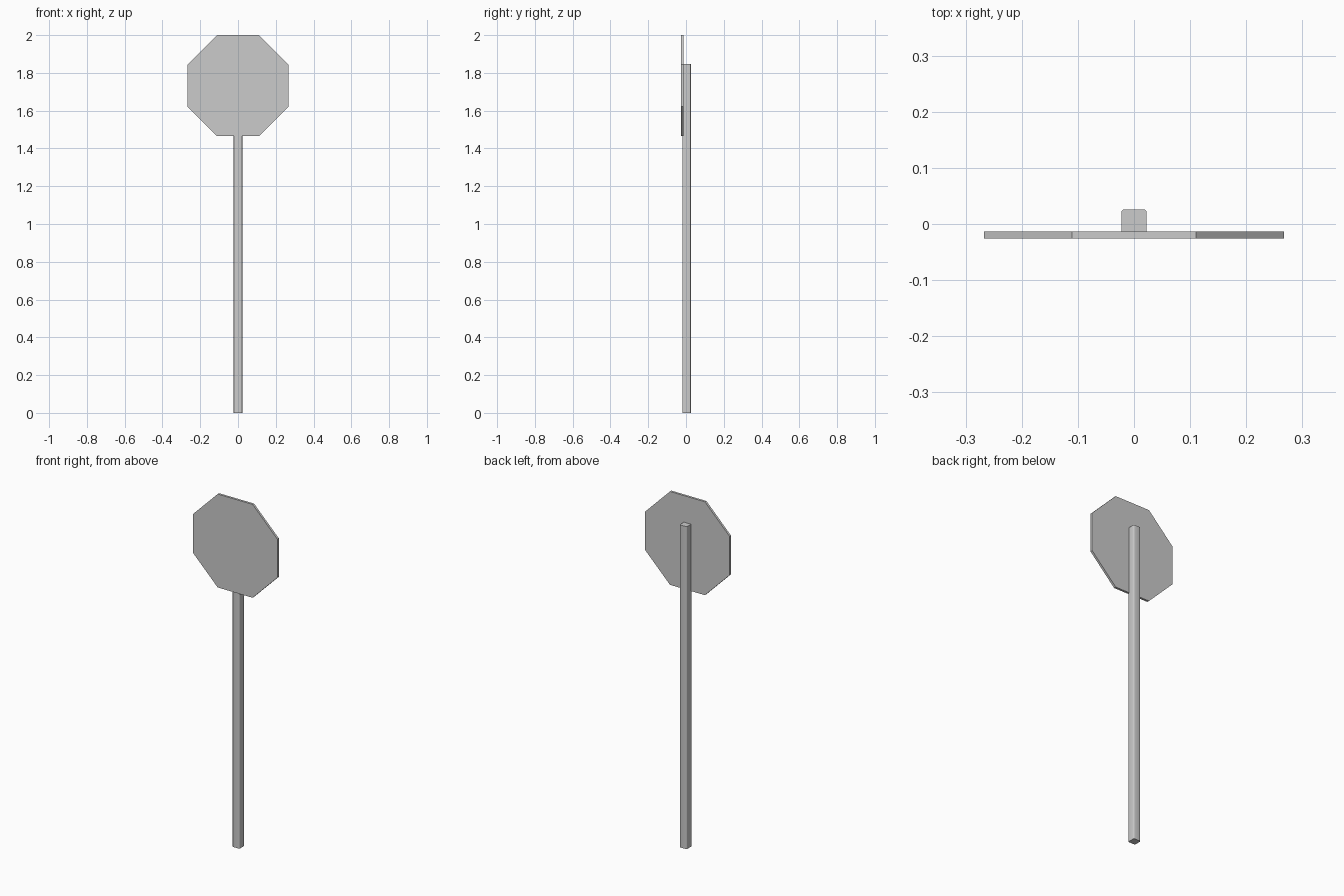
import bpy, bmesh, math

if "Cube" in bpy.data.objects:
    bpy.data.objects.remove(bpy.data.objects["Cube"])


def finish(name, bm):
    bmesh.ops.recalc_face_normals(bm, faces=bm.faces)
    mesh = bpy.data.meshes.new(name)
    bm.to_mesh(mesh)
    bm.free()
    obj = bpy.data.objects.new(name, mesh)
    bpy.context.collection.objects.link(obj)
    return obj


def smooth(obj):
    bpy.ops.object.select_all(action='DESELECT')
    obj.select_set(True)
    bpy.context.view_layer.objects.active = obj
    bpy.ops.object.shade_smooth_by_angle(angle=math.radians(35))


def extrude(name, ring, offset):
    bm = bmesh.new()
    face = bm.faces.new([bm.verts.new(p) for p in ring])
    out = bmesh.ops.extrude_face_region(bm, geom=[face])
    verts = [v for v in out["geom"] if isinstance(v, bmesh.types.BMVert)]
    bmesh.ops.translate(bm, verts=verts, vec=offset)
    return finish(name, bm)


# Square post with rounded corners, resting on the ground
half, radius, post_y = 0.0225, 0.005, 0.0035
ring = []
for sx, sy, start in ((1, 1, 0), (-1, 1, 90), (-1, -1, 180), (1, -1, 270)):
    for step in range(4):
        a = math.radians(start + step * 30)
        ring.append((sx * (half - radius) + radius * math.cos(a),
                     post_y + sy * (half - radius) + radius * math.sin(a), 0))
post = extrude("post", ring, (0, 0, 1.848))
smooth(post)

# Flat octagonal sign plate on the front of the post
apothem = 0.2675
r = apothem / math.cos(math.pi / 8)
ring = []
for i in range(8):
    a = math.pi / 8 + i * math.pi / 4
    ring.append((r * math.cos(a), -0.026, 2 - apothem + r * math.sin(a)))
extrude("sign_plate", ring, (0, 0.013, 0))
